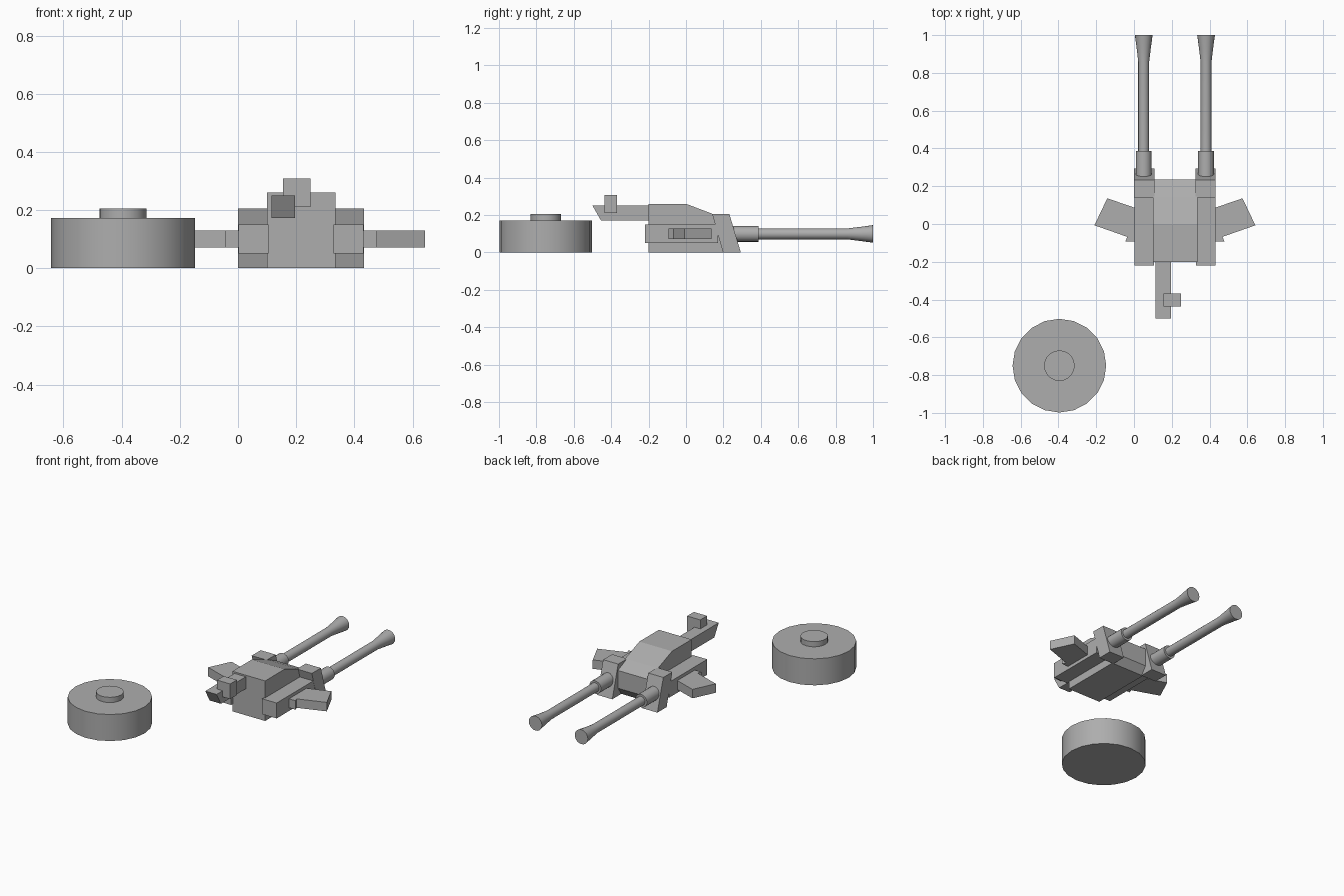
import bpy, bmesh, math
from mathutils import Vector

if "Cube" in bpy.data.objects:
    bpy.data.objects.remove(bpy.data.objects["Cube"], do_unlink=True)

GREY = (0.42, 0.42, 0.42, 1)
grey = bpy.data.materials.new("plain_grey")
grey.use_nodes = True
grey.diffuse_color = GREY
grey.node_tree.nodes["Principled BSDF"].inputs["Base Color"].default_value = GREY

MID = 0.2165  # symmetry plane of the turret


def finish(name, bm, smooth=False):
    bmesh.ops.recalc_face_normals(bm, faces=bm.faces)
    mesh = bpy.data.meshes.new(name)
    bm.to_mesh(mesh)
    bm.free()
    mesh.materials.append(grey)
    ob = bpy.data.objects.new(name, mesh)
    bpy.context.collection.objects.link(ob)
    if smooth:
        bpy.ops.object.select_all(action="DESELECT")
        ob.select_set(True)
        bpy.context.view_layer.objects.active = ob
        bpy.ops.object.shade_smooth_by_angle(angle=math.radians(30))
    return ob


def prism(name, points, low, high, axis):
    """Extrude a profile along x (points are y, z) or along z (points are x, y)."""
    bm = bmesh.new()
    place = (lambda p: (low, *p)) if axis == "x" else (lambda p: (*p, low))
    face = bm.faces.new([bm.verts.new(place(p)) for p in points])
    ext = bmesh.ops.extrude_face_region(bm, geom=[face])
    step = Vector((1, 0, 0) if axis == "x" else (0, 0, 1)) * (high - low)
    bmesh.ops.translate(bm, vec=step, verts=[v for v in ext["geom"] if isinstance(v, bmesh.types.BMVert)])
    return finish(name, bm)


def box(name, x, y, z):
    return prism(name, [(x[0], y[0]), (x[1], y[0]), (x[1], y[1]), (x[0], y[1])], *z, "z")


def lathe(name, rings, sides, origin, along_y=False):
    """Closed round part from (radius, distance) rings."""
    bm = bmesh.new()
    loops = []
    for r, d in rings:
        loop = []
        for i in range(sides):
            a = math.tau * i / sides
            u, v = r * math.cos(a), r * math.sin(a)
            offset = Vector((u, d, v) if along_y else (u, v, d))
            loop.append(bm.verts.new(offset + Vector(origin)))
        loops.append(loop)
    for a, b in zip(loops, loops[1:]):
        for i in range(sides):
            j = (i + 1) % sides
            bm.faces.new((a[i], a[j], b[j], b[i]))
    bm.faces.new(loops[0])
    bm.faces.new(loops[-1])
    return finish(name, bm, True)


# Separate round disc with a raised knob
disc = (-0.395, -0.75, 0)
lathe("disc_base", [(0.248, 0), (0.248, 0.172)], 20, disc)
lathe("disc_knob", [(0.081, 0.16), (0.081, 0.206)], 20, disc)

# Central hull with sloping roof
prism("hull", [(-0.2, 0), (-0.2, 0.26), (0, 0.26), (0.145, 0.205),
               (0.235, 0.165), (0.235, 0.05), (0.2, 0)], 0.1, 0.335, "x")

# Rear arm and sight block
prism("sight_arm", [(-0.19, 0.172), (-0.455, 0.172), (-0.5, 0.25), (-0.19, 0.25)],
      0.115, 0.196, "x")
box("sight_block", (0.155, 0.25), (-0.437, -0.368), (0.21, 0.308))

# Mirrored side assemblies
for side, s in (("right", -1), ("left", 1)):
    def span(near, far):
        return sorted((MID + s * near, MID + s * far))

    box(side + "_side_box", span(0.111, 0.215), (-0.22, 0.17), (0.05, 0.15))
    prism(side + "_shield", [(0.14, 0.205), (0.232, 0.205), (0.293, 0), (0.198, 0)],
          *span(0.108, 0.216), "x")
    fin = [(0.21, 0.085), (0.358, 0.136), (0.426, -0.007), (0.252, -0.068),
           (0.262, -0.093), (0.21, -0.093)]
    prism(side + "_fin", [(MID + s * x, y) for x, y in fin], 0.071, 0.129, "z")

    pivot = (MID + s * 0.165, 0, 0.099)
    lathe(side + "_barrel_sleeve", [(0.042, 0.22), (0.042, 0.387)], 20, pivot, True)
    lathe(side + "_barrel", [(0.029, 0.36), (0.029, 0.86), (0.038, 0.935), (0.047, 1.0)],
          20, pivot, True)
